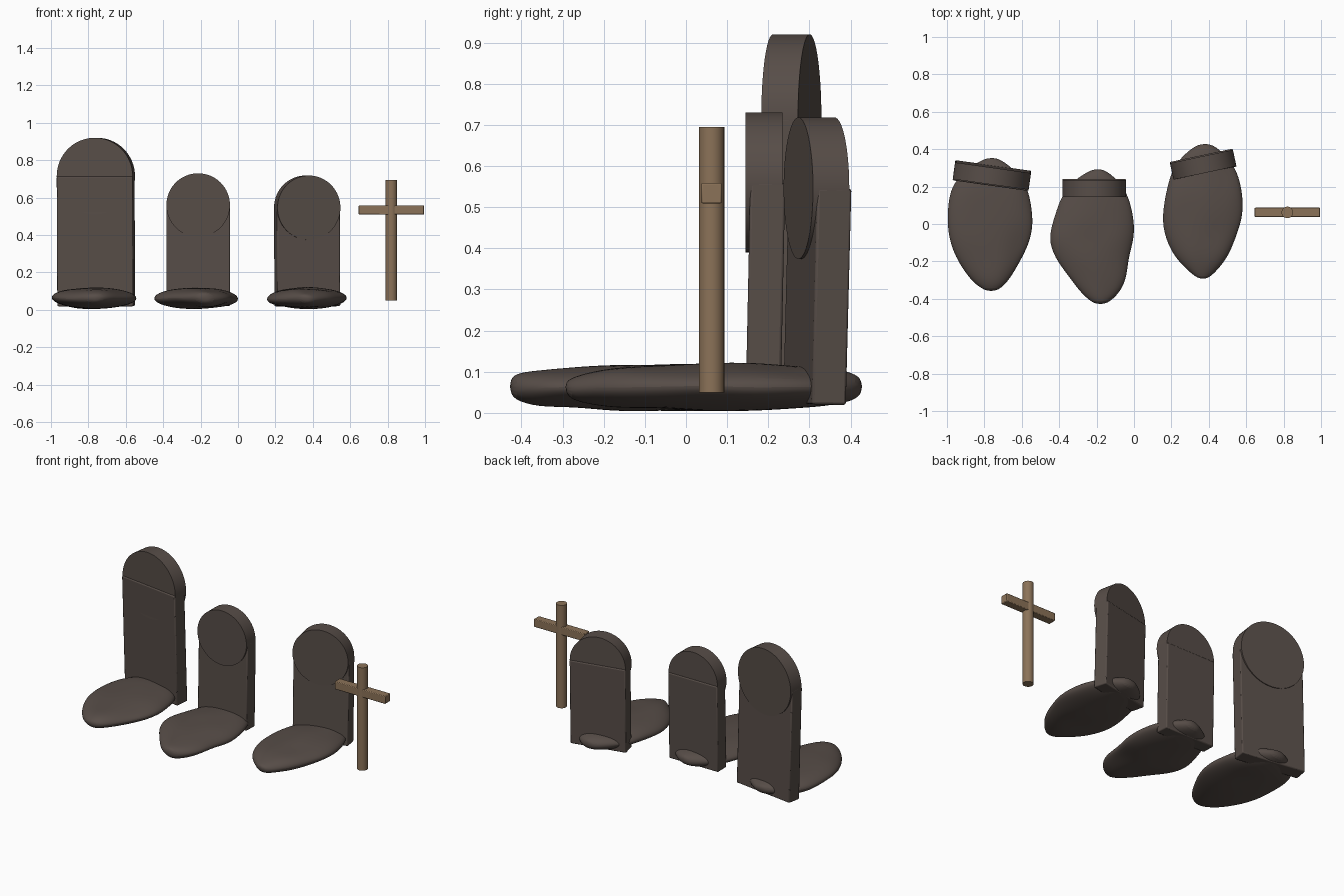
import bpy, bmesh, math
from mathutils import Vector, Matrix, noise

if "Cube" in bpy.data.objects:
    bpy.data.objects.remove(bpy.data.objects["Cube"], do_unlink=True)


def material(name, colour):
    m = bpy.data.materials.new(name)
    m.use_nodes = True
    m.diffuse_color = colour
    bsdf = m.node_tree.nodes["Principled BSDF"]
    bsdf.inputs["Base Color"].default_value = colour
    bsdf.inputs["Roughness"].default_value = 0.9
    return m


STONE = material("dark stone", (0.095, 0.074, 0.064, 1))
WOOD = material("weathered wood", (0.26, 0.17, 0.098, 1))


def finish(name, bm, mat, matrix=Matrix(), bevel=0):
    bmesh.ops.recalc_face_normals(bm, faces=bm.faces)
    mesh = bpy.data.meshes.new(name)
    bm.to_mesh(mesh)
    bm.free()
    mesh.materials.append(mat)
    obj = bpy.data.objects.new(name, mesh)
    bpy.context.collection.objects.link(obj)
    obj.matrix_world = matrix
    if bevel:
        mod = obj.modifiers.new("soft edges", "BEVEL")
        mod.width, mod.segments = bevel, 2
    bpy.ops.object.select_all(action="DESELECT")
    obj.select_set(True)
    bpy.context.view_layer.objects.active = obj
    bpy.ops.object.shade_smooth_by_angle(angle=math.radians(35))
    return obj


def box(name, size, mat, matrix, bevel):
    bm = bmesh.new()
    bmesh.ops.create_cube(bm, size=1, matrix=Matrix.Diagonal((*size, 1)))
    return finish(name, bm, mat, matrix, bevel)


def cylinder(name, radius, depth, sides, mat, matrix):
    bm = bmesh.new()
    bmesh.ops.create_cone(bm, cap_ends=True, segments=sides, radius1=radius,
                          radius2=radius, depth=depth)
    return finish(name, bm, mat, matrix)


def rot(degrees, axis):
    return Matrix.Rotation(math.radians(degrees), 4, axis)


# Headstone: an upright disc joined to a slightly leaning slab
def headstone(side, x, y, radius, disc_z, yaw, lean, shift):
    base = Matrix.Translation((x, y, 0)) @ rot(yaw, "Z")
    cylinder(side + "_headstone_disc", radius, 0.09, 64, STONE,
             base @ Matrix.Translation((0, 0, disc_z)) @ rot(90, "X"))
    height = disc_z - 0.02
    box(side + "_headstone_slab", (radius * 2, 0.085, height), STONE,
        base @ Matrix.Translation((0, shift, 0.02 + height / 2)) @ rot(lean, "X"), 0.006)


# Mound: lumpy rounded loft through (y, left edge, right edge) stations
def mound(side, stations, around=16):
    bm = bmesh.new()
    rings = []
    widest = max(b - a for _, a, b in stations)
    for y, a, b in stations:
        centre, half = (a + b) / 2, (b - a) / 2 * 1.03
        thick = 0.058 * (2 * half / widest) ** 0.45
        ring = []
        for i in range(around):
            t = math.tau * i / around
            p = Vector((centre + half * math.cos(t), y, 0.062 + thick * math.sin(t)))
            lump = noise.noise(p * 9)
            p.z += 0.012 * lump
            p.x += 0.008 * lump
            ring.append(bm.verts.new(p))
        rings.append(ring)
    for low, high in zip(rings, rings[1:]):
        for i in range(around):
            j = (i + 1) % around
            bm.faces.new((low[i], low[j], high[j], high[i]))
    for ring, (y, a, b), push in ((rings[0], stations[0], -0.01), (rings[-1], stations[-1], 0.01)):
        tip = bm.verts.new(((a + b) / 2, y + push, 0.065))
        for i in range(around):
            bm.faces.new((ring[i], ring[(i + 1) % around], tip))
    obj = finish(side + "_grave_mound", bm, STONE)
    sub = obj.modifiers.new("smooth", "SUBSURF")
    sub.levels = sub.render_levels = 2


headstone("right", -0.76, 0.256, 0.205, 0.715, -8, 2, 0.003)
headstone("middle", -0.213, 0.19, 0.17, 0.56, 0, -1.2, 0.003)
headstone("left", 0.37, 0.317, 0.172, 0.546, 12, -1.5, 0.002)

mound("right", [(-0.35, -0.81, -0.72), (-0.3, -0.87, -0.67), (-0.2, -0.94, -0.61),
                (-0.1, -0.985, -0.56), (0, -1, -0.54), (0.1, -0.995, -0.55),
                (0.2, -0.975, -0.57), (0.28, -0.91, -0.63), (0.345, -0.81, -0.71)])
mound("middle", [(-0.42, -0.23, -0.13), (-0.36, -0.29, -0.07), (-0.28, -0.35, -0.04),
                 (-0.18, -0.42, -0.03), (-0.08, -0.457, 0.005), (0.02, -0.43, 0),
                 (0.14, -0.39, -0.03), (0.22, -0.34, -0.07), (0.285, -0.24, -0.15)])
mound("left", [(-0.285, 0.33, 0.41), (-0.23, 0.27, 0.46), (-0.16, 0.21, 0.51),
               (-0.05, 0.165, 0.55), (0.05, 0.155, 0.58), (0.17, 0.17, 0.58),
               (0.28, 0.2, 0.55), (0.36, 0.25, 0.5), (0.42, 0.33, 0.43)])

# Wooden cross
cylinder("cross_post", 0.031, 0.645, 24, WOOD, Matrix.Translation((0.82, 0.062, 0.3725)))
box("cross_bar", (0.35, 0.05, 0.05), WOOD, Matrix.Translation((0.82, 0.062, 0.534)), 0.004)
